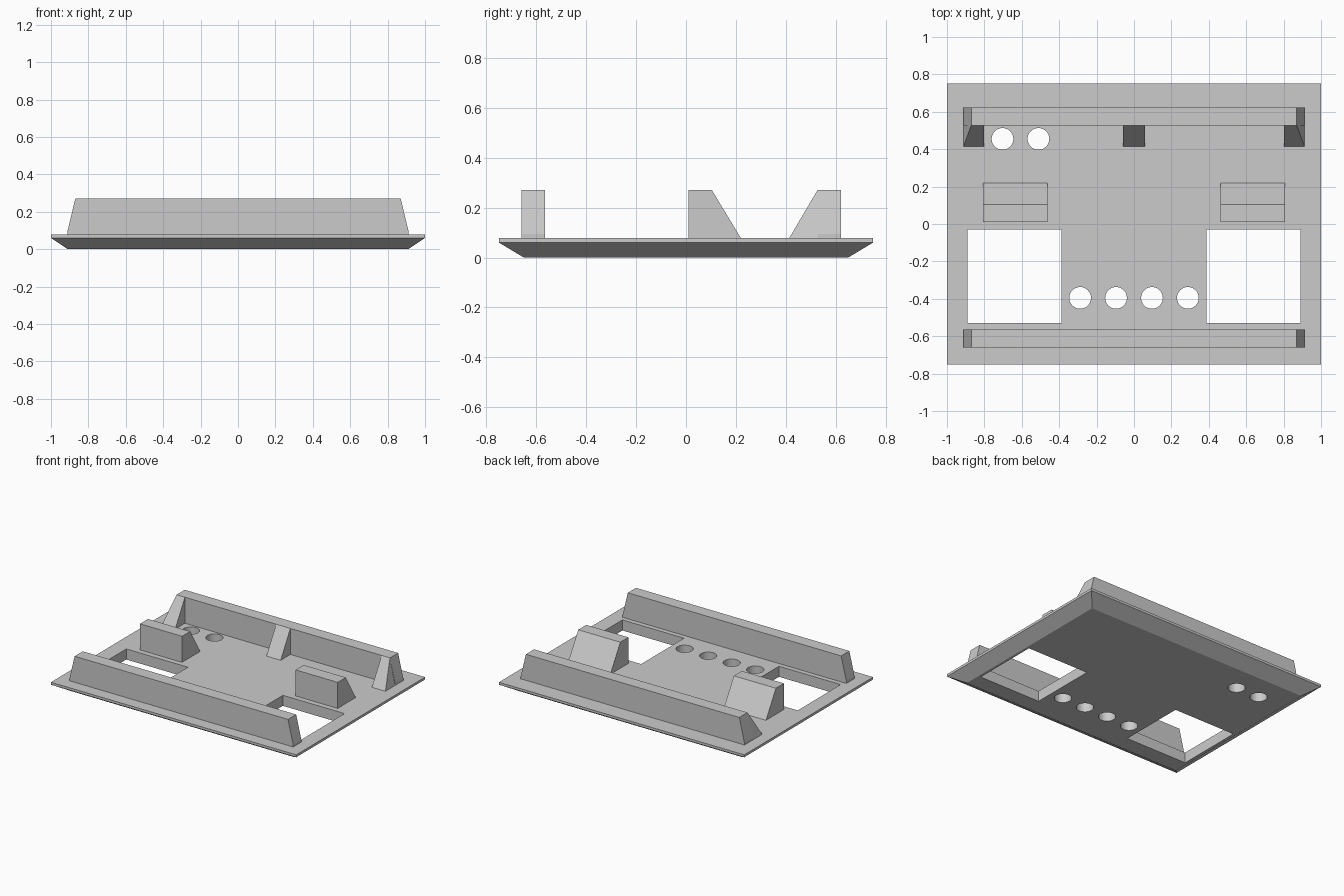
import bpy, bmesh
from mathutils import Vector

if "Cube" in bpy.data.objects:
    bpy.data.objects.remove(bpy.data.objects["Cube"], do_unlink=True)

grey = bpy.data.materials.new("light grey")
grey.use_nodes = True
colour = (0.6, 0.6, 0.6, 1)
grey.diffuse_color = colour
grey.node_tree.nodes["Principled BSDF"].inputs["Base Color"].default_value = colour

DECK, LIP, TOP = 0.078, 0.095, 0.27   # plate top, rail foot, rail top
END, END_TOP = 0.912, 0.87            # rail half lengths at foot and top


def add_object(name, bm):
    bmesh.ops.recalc_face_normals(bm, faces=bm.faces)
    mesh = bpy.data.meshes.new(name)
    bm.to_mesh(mesh)
    bm.free()
    mesh.materials.append(grey)
    obj = bpy.data.objects.new(name, mesh)
    bpy.context.collection.objects.link(obj)
    return obj


def prism(name, points, offset):
    """Extrude a closed outline along an offset vector."""
    bm = bmesh.new()
    face = bm.faces.new([bm.verts.new(p) for p in points])
    new = bmesh.ops.extrude_face_region(bm, geom=[face])["geom"]
    bmesh.ops.translate(bm, vec=Vector(offset),
                        verts=[v for v in new if isinstance(v, bmesh.types.BMVert)])
    return add_object(name, bm)


def cut(target, cutter):
    mod = target.modifiers.new("cut", "BOOLEAN")
    mod.operation = "DIFFERENCE"
    mod.solver = "EXACT"
    mod.object = cutter
    bpy.context.view_layer.objects.active = target
    bpy.ops.object.modifier_apply(modifier=mod.name)
    bpy.data.objects.remove(cutter, do_unlink=True)


# Base plate: thin rim over a bevelled underside
bm = bmesh.new()
rings = []
for x, y, z in ((0.91, 0.65, 0), (1, 0.75, 0.06), (1, 0.75, DECK)):
    rings.append([bm.verts.new((sx * x, sy * y, z))
                  for sx, sy in ((-1, -1), (1, -1), (1, 1), (-1, 1))])
bm.faces.new(rings[0])
bm.faces.new(rings[-1])
for low, high in zip(rings, rings[1:]):
    for i in range(4):
        j = (i + 1) % 4
        bm.faces.new((low[i], low[j], high[j], high[i]))
plate = add_object("base_plate", bm)

# Square windows through the plate
for side in (-1, 1):
    corners = [(side * x, y, -0.1) for x, y in
               ((0.387, -0.53), (0.89, -0.53), (0.89, -0.03), (0.387, -0.03))]
    cut(plate, prism("window_cutter", corners, (0, 0, 0.4)))

# Round holes: four in front, two at the back
holes = [(x, -0.395) for x in (-0.288, -0.096, 0.096, 0.288)]
holes += [(x, 0.455) for x in (-0.703, -0.511)]
for x, y in holes:
    bm = bmesh.new()
    bmesh.ops.create_cone(bm, cap_ends=True, segments=32, radius1=0.058,
                          radius2=0.058, depth=0.4)
    bmesh.ops.translate(bm, vec=(x, y, 0), verts=bm.verts)
    cut(plate, add_object("hole_cutter", bm))

# Long rails with tapered ends
for name, y in (("front_rail", -0.66), ("back_rail", 0.527)):
    half = [(END, DECK), (END, LIP), (END_TOP, TOP)]
    outline = half + [(-x, z) for x, z in reversed(half)]
    prism(name, [(x, y, z) for x, z in outline], (0, 0.095, 0))

# Wedge blocks behind the windows
for name, x in (("right_block", -0.806), ("left_block", 0.463)):
    profile = ((0.01, DECK), (0.22, DECK), (0.104, TOP), (0.01, TOP))
    prism(name, [(x, y, z) for y, z in profile], (0.343, 0, 0))

# Triangular gussets supporting the back rail; outer ones follow its taper
gussets = (("right_gusset", -END, -0.802, -END_TOP),
           ("middle_gusset", -0.058, 0.058, -0.058),
           ("left_gusset", END, 0.802, END_TOP))
for name, outer, inner, outer_top in gussets:
    bm = bmesh.new()
    a, b, c = [[bm.verts.new(p) for p in tri] for tri in (
        ((outer, 0.414, DECK), (inner, 0.414, DECK)),
        ((outer, 0.527, DECK), (inner, 0.527, DECK)),
        ((outer_top, 0.527, TOP), (inner, 0.527, TOP)))]
    for p, q in ((a, b), (b, c), (c, a)):
        bm.faces.new((p[0], p[1], q[1], q[0]))
    for i in (0, 1):
        bm.faces.new((a[i], b[i], c[i]))
    add_object(name, bm)
